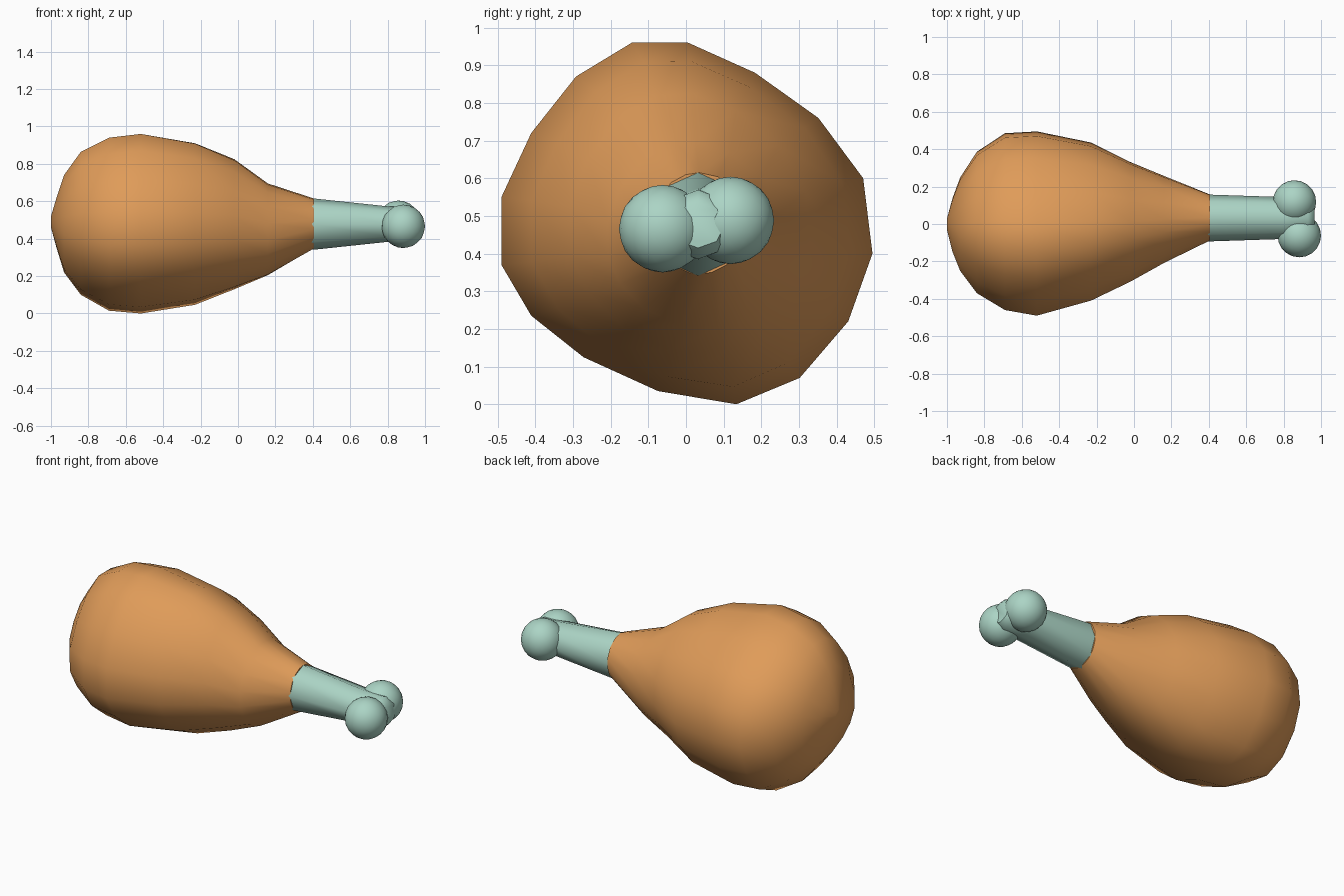
import bpy, bmesh
from math import sin, cos, pi, radians
from mathutils import Vector

cube = bpy.data.objects.get("Cube")
if cube:
    bpy.data.objects.remove(cube, do_unlink=True)


def material(name, color):
    m = bpy.data.materials.new(name)
    m.use_nodes = True
    m.diffuse_color = (*color, 1)
    m.node_tree.nodes["Principled BSDF"].inputs["Base Color"].default_value = (*color, 1)
    return m


def finish(name, bm, mat, angle):
    bmesh.ops.recalc_face_normals(bm, faces=bm.faces)
    mesh = bpy.data.meshes.new(name)
    bm.to_mesh(mesh)
    bm.free()
    mesh.materials.append(mat)
    ob = bpy.data.objects.new(name, mesh)
    bpy.context.collection.objects.link(ob)
    bpy.ops.object.select_all(action="DESELECT")
    ob.select_set(True)
    bpy.context.view_layer.objects.active = ob
    bpy.ops.object.shade_smooth_by_angle(angle=radians(angle))
    return ob


def loft(name, rings, mat, angle):
    """Join rings of points along x and close both ends."""
    bm = bmesh.new()
    loops = [[bm.verts.new(p) for p in ring] for ring in rings]
    for a, b in zip(loops, loops[1:]):
        n = len(a)
        for i in range(n):
            j = (i + 1) % n
            bm.faces.new((a[i], a[j], b[j], b[i]))
    bm.faces.new(loops[0])
    bm.faces.new(loops[-1])
    return finish(name, bm, mat, angle)


roast = material("roast_brown", (0.74, 0.33, 0.10))
bone = material("pale_bone", (0.41, 0.66, 0.56))

# Meat: a lumpy section, fading to round at the neck
section = [(.495, -.08), (.47, .12), (.35, .28), (.18, .40), (0, .48), (-.15, .48),
           (-.30, .39), (-.42, .24), (-.50, .07), (-.50, -.11), (-.42, -.245),
           (-.28, -.355), (-.08, -.445), (.13, -.48), (.30, -.41), (.43, -.26)]
# x, y low, y high, z low, z high
spans = [(-1, -.03, .03, .46, .52), (-.97, -.15, .14, .35, .62),
         (-.93, -.25, .25, .22, .74), (-.84, -.37, .39, .10, .865),
         (-.69, -.46, .49, .015, .94), (-.52, -.49, .50, 0, .96),
         (-.23, -.41, .44, .045, .91), (-.02, -.31, .335, .125, .825),
         (.16, -.21, .26, .20, .695), (.405, -.09, .16, .345, .615)]
rings = []
for x, y0, y1, z0, z1 in spans:
    fade = min(1, max(0, (x + .3) / .7))
    ring = []
    for y, z in section:
        lump = Vector((y / .5, z / .48))
        u = lump.lerp(lump.normalized(), fade)
        ring.append((x, (y0 + y1) / 2 + u.x * (y1 - y0) / 2,
                     (z0 + z1) / 2 + u.y * (z1 - z0) / 2))
    rings.append(ring)
loft("meat", rings, roast, 60)

# Bone shaft: eight sides, rounded off between the knobs
shaft = [(.34, .125, .137, .478), (.405, .125, .137, .478), (.80, .112, .095, .478),
         (.93, .10, .092, .477), (.965, .07, .06, .475)]
loft("bone_shaft", [[(x, .032 + ry * cos(i * pi / 4), z + rz * sin(i * pi / 4))
                     for i in range(8)] for x, ry, rz, z in shaft], bone, 50)

# Two knobs at the end of the bone
for name, center in (("back_knob", (.858, .118, .488)), ("front_knob", (.884, -.062, .466))):
    bm = bmesh.new()
    bmesh.ops.create_icosphere(bm, subdivisions=3, radius=.116)
    bmesh.ops.translate(bm, verts=bm.verts, vec=center)
    finish(name, bm, bone, 60)
